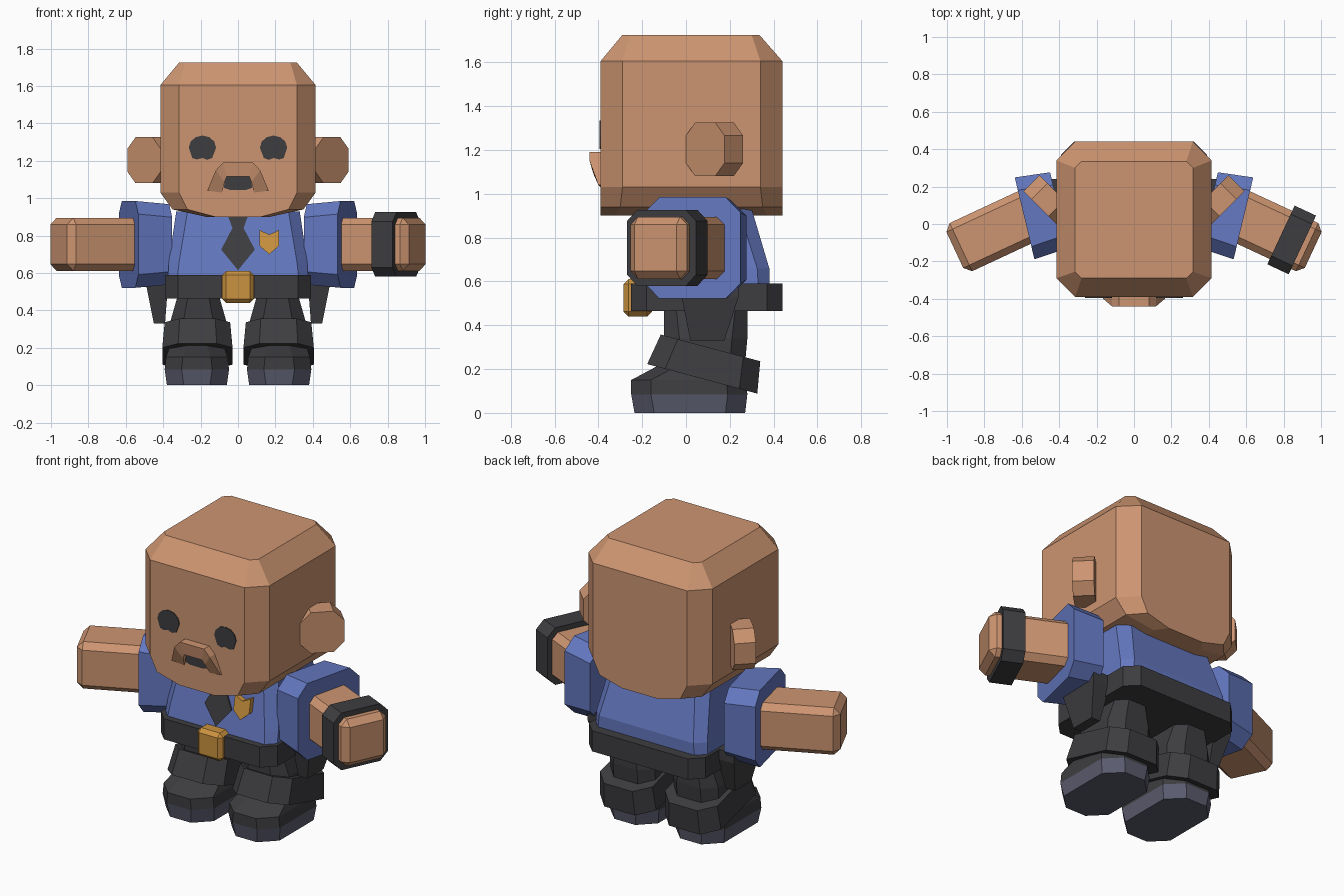
import bpy, bmesh, math
from mathutils import Matrix, Vector

cube = bpy.data.objects.get("Cube")
if cube:
    bpy.data.objects.remove(cube, do_unlink=True)


def material(name, rgb):
    m = bpy.data.materials.new(name)
    m.use_nodes = True
    m.diffuse_color = (*rgb, 1)
    m.node_tree.nodes["Principled BSDF"].inputs["Base Color"].default_value = (*rgb, 1)
    return m


SKIN = material("skin tan", (0.61, 0.30, 0.165))
BLUE = material("shirt blue", (0.127, 0.188, 0.53))
DARK = material("charcoal", (0.047, 0.047, 0.052))
SOLE = material("sole grey", (0.102, 0.104, 0.155))
GOLD = material("gold", (0.60, 0.29, 0.05))


def finish(name, bm, mat, matrix=None, side=1):
    """Place a bmesh in the scene, mirrored across x when side is -1."""
    if matrix:
        bm.transform(matrix)
    bm.transform(Matrix.Diagonal((side, 1, 1, 1)))
    bmesh.ops.recalc_face_normals(bm, faces=bm.faces)
    me = bpy.data.meshes.new(name)
    bm.to_mesh(me)
    bm.free()
    me.materials.append(mat)
    ob = bpy.data.objects.new(name, me)
    bpy.context.collection.objects.link(ob)
    return ob


def loft(name, rings, mat, matrix=None, side=1):
    """Skin rings of equal point count and cap both ends."""
    bm = bmesh.new()
    vs = [[bm.verts.new(p) for p in r] for r in rings]
    n = len(vs[0])
    for a, b in zip(vs, vs[1:]):
        for i in range(n):
            j = (i + 1) % n
            bm.faces.new((a[i], a[j], b[j], b[i]))
    bm.faces.new(vs[0])
    bm.faces.new(vs[-1])
    return finish(name, bm, mat, matrix, side)


def octagon(z, hx, y0, y1, cx, cy=None, x=0):
    """Rectangle with cut corners at height z, centred on x."""
    cy = cx if cy is None else cy
    return [(x + a, b, z) for a, b in (
        (hx - cx, y0), (hx, y0 + cy), (hx, y1 - cy), (hx - cx, y1),
        (cx - hx, y1), (-hx, y1 - cy), (-hx, y0 + cy), (cx - hx, y0))]


def bevel_box(name, size, bevel, mat, matrix, side=1):
    bm = bmesh.new()
    bmesh.ops.create_cube(bm, size=1)
    bm.transform(Matrix.Diagonal((*size, 1)))
    bmesh.ops.bevel(bm, geom=bm.edges[:], offset=bevel, segments=1,
                    affect='EDGES', profile=0.5)
    return finish(name, bm, mat, matrix, side)


def plate(name, outline, y_at, depth, mat, side=1):
    """Front-facing plate from an (x, z) outline."""
    return loft(name, [[(x, y_at(z) + d, z) for x, z in outline]
                       for d in (0, depth)], mat, None, side)


def mirrored(half):
    return half + [(-x, z) for x, z in reversed(half)]


def frame(origin, ex, ey, ez):
    m = Matrix((ex, ey, ez)).transposed().to_4x4()
    m.translation = origin
    return m


# Head with chamfered corners and rounded jaw sides
loft("head", [
    octagon(0.90, 0.17, -0.39, 0.44, 0.05, 0.07),
    octagon(0.94, 0.35, -0.39, 0.44, 0.08, 0.09),
    octagon(1.03, 0.415, -0.39, 0.44, 0.10),
    octagon(1.605, 0.415, -0.39, 0.44, 0.10),
    octagon(1.725, 0.315, -0.29, 0.335, 0.035)], SKIN)

# Moustache arch, with the mouth beneath
outer = [(-0.165, 1.04, -0.40), (-0.118, 1.15, -0.44), (-0.08, 1.19, -0.44)]
inner = [(-0.085, 1.03, -0.392), (-0.072, 1.085, -0.42), (-0.06, 1.115, -0.43)]
outer += [(-x, z, y) for x, z, y in reversed(outer)]
inner += [(-x, z, y) for x, z, y in reversed(inner)]
loft("moustache", [[(ox, -0.38, oz), (ox, oy, oz), (ix, iy, iz), (ix, -0.38, iz)]
                   for (ox, oz, oy), (ix, iz, iy) in zip(outer, inner)], SKIN)
plate("mouth", mirrored([(-0.07, 1.115), (-0.075, 1.055), (-0.045, 1.045)]),
      lambda z: -0.395, 0.008, DARK)


def shirt_front(z):
    return -0.21 + (z - 0.59) * 0.2


# Torso and clothing details
loft("shirt", [octagon(z, hx, shirt_front(z), y1, c) for z, hx, y1, c in
               ((0.57, 0.375, 0.38, 0.05), (0.66, 0.37, 0.38, 0.055),
                (0.93, 0.33, 0.30, 0.06))], BLUE)
plate("necktie", mirrored([(-0.055, 0.91), (-0.03, 0.84), (-0.09, 0.725), (0, 0.61)][:3])[:3]
      + [(0, 0.615), (0.09, 0.725), (0.03, 0.84), (0.055, 0.91)],
      lambda z: shirt_front(z) - 0.008, 0.009, DARK)
plate("badge", [(0.115, 0.83), (0.167, 0.805), (0.22, 0.83), (0.22, 0.745),
                (0.167, 0.70), (0.115, 0.745)],
      lambda z: shirt_front(z) - 0.03, 0.035, GOLD)
loft("belt", [octagon(z, 0.39, -0.25, 0.44, 0.07) for z in (0.465, 0.59)], DARK)
bevel_box("belt_buckle", (0.17, 0.13, 0.17), 0.022, GOLD,
          Matrix.Translation((0, -0.22, 0.525)))

# Arm axis leans forward, sleeve axis a little less
ARM = math.radians(25)
arm_x = Vector((math.cos(ARM), -math.sin(ARM), 0))
arm_y = Vector((math.sin(ARM), math.cos(ARM), 0))
SLV = math.radians(13.5)
slv_x = Vector((math.cos(SLV), -math.sin(SLV), 0))
slv_y = Vector((math.sin(SLV), math.cos(SLV), 0))
up = Vector((0, 0, 1))


def on_arm(d):
    return frame(arm_x * d + arm_y * 0.279 + up * 0.753, arm_x, arm_y, up)


for side, tag in ((1, "left"), (-1, "right")):
    # Eye: domed top, small notch at the bottom
    eye = [(0.19 + 0.073 * math.cos(a), 1.27 + 0.065 * math.sin(a))
           for a in (math.radians(t) for t in range(0, 181, 30))]
    eye += [(0.138, 1.215), (0.165, 1.205), (0.19, 1.215), (0.22, 1.207), (0.245, 1.215)]
    plate(tag + "_eye", eye, lambda z: -0.395, 0.008, DARK, side)

    # Ear: octagonal slab turned toward the front corner
    s = math.sqrt(0.5)
    ear = frame(Vector((0.5025, 0.0875, 1.203)), Vector((s, s, 0)), up, Vector((s, -s, 0)))
    loft(tag + "_ear", [octagon(z, 0.124, -0.123, 0.123, 0.06) for z in (-0.12, 0)],
         SKIN, ear, side)

    # Sleeve and arm
    sleeve = frame(Vector((0.585, 0.03, 0.753)), slv_y, up, slv_x)
    loft(tag + "_sleeve", [octagon(z, h, -h - 0.007, h + 0.007, 0.07)
                           for z, h in ((-0.19, 0.208), (0, 0.225))], BLUE, sleeve, side)
    bevel_box(tag + "_arm", (0.50, 0.284, 0.284), 0.036, SKIN, on_arm(0.677), side)

    # Holster hanging from the belt
    loft(tag + "_holster", [
        [(x0, y0, z), (x1, y0, z), (x1, y1, z), (x0, y1, z)]
        for z, x0, x1, y0, y1 in ((0.33, 0.39, 0.45, 0.02, 0.175),
                                  (0.53, 0.375, 0.49, -0.02, 0.24),
                                  (0.59, 0.375, 0.49, -0.02, 0.24))], DARK, None, side)

    # Trouser leg, tilted knee cuff, boot and sole
    loft(tag + "_leg", [octagon(z, hx, y0, y1, c, x=0.212) for z, hx, y0, y1, c in (
        (0.12, 0.15, -0.08, 0.26, 0.07), (0.34, 0.15, -0.10, 0.28, 0.07),
        (0.48, 0.11, -0.10, 0.28, 0.055))], DARK, None, side)
    cuff = Matrix.Translation((0.217, 0.093, 0.226)) @ Matrix.Rotation(math.radians(-15), 4, 'X')
    loft(tag + "_knee_cuff", [octagon(-0.073, 0.188, -0.26, 0.26, 0.085),
                              octagon(0.073, 0.175, -0.235, 0.235, 0.08)], DARK, cuff, side)
    loft(tag + "_boot", [octagon(z, hx, y0, y1, 0.09, x=0.22) for z, hx, y0, y1 in (
        (0.085, 0.172, -0.25, 0.28), (0.15, 0.165, -0.25, 0.275),
        (0.225, 0.14, -0.11, 0.25))], DARK, None, side)
    loft(tag + "_sole", [octagon(0, 0.16, -0.235, 0.27, 0.09, x=0.22),
                         octagon(0.085, 0.172, -0.25, 0.28, 0.09, x=0.22)], SOLE, None, side)

# Band on the left forearm only
band = on_arm(0.80) @ frame(Vector((0, 0, 0)), Vector((0, 1, 0)), up, Vector((1, 0, 0)))
loft("left_armband", [octagon(z, 0.173, -0.173, 0.173, 0.05) for z in (-0.063, 0.063)],
     DARK, band)
